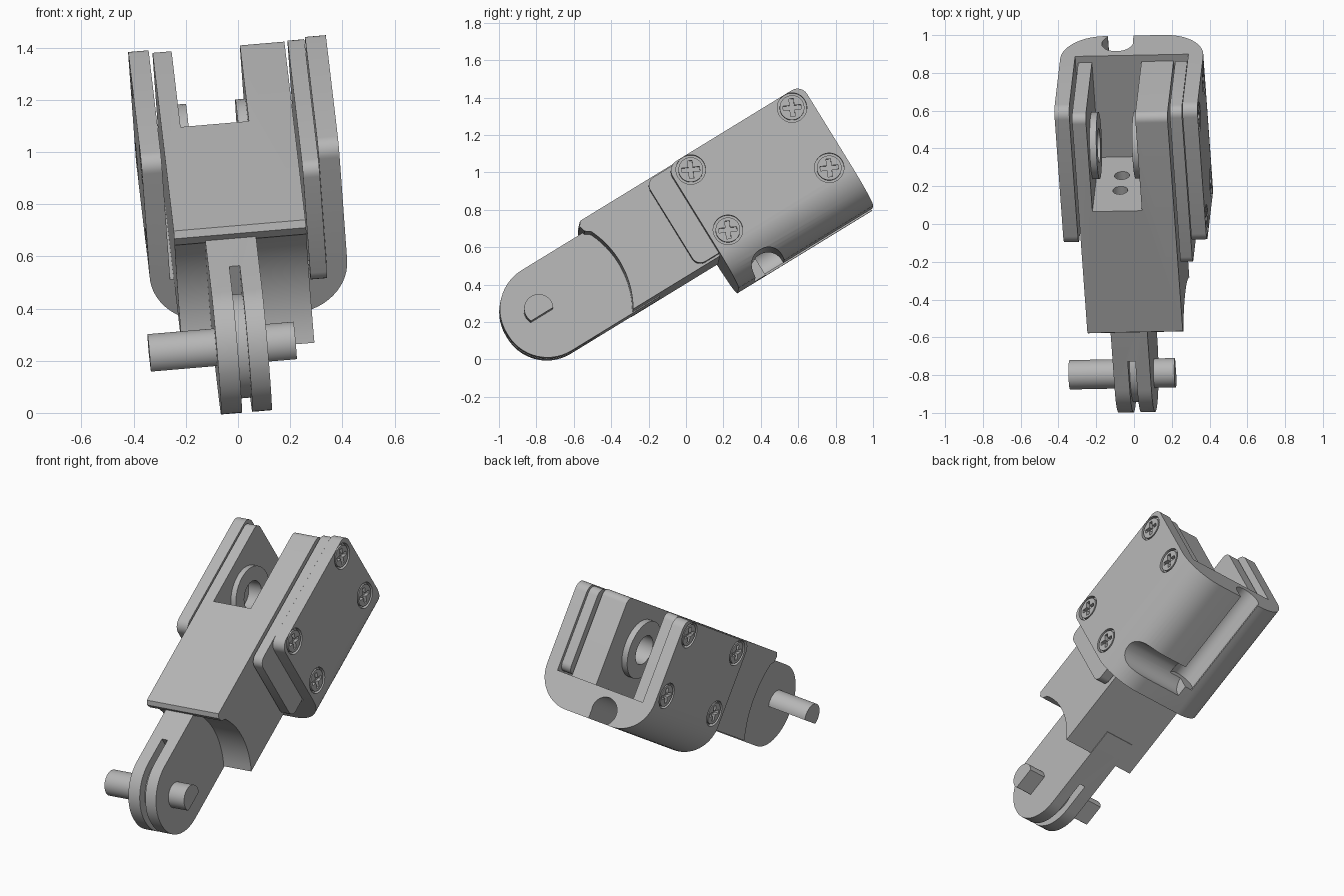
import bpy, bmesh
from math import sin, cos, pi
from mathutils import Vector, Matrix

if "Cube" in bpy.data.objects:
    bpy.data.objects.remove(bpy.data.objects["Cube"])

grey = bpy.data.materials.new("mid grey")
grey.use_nodes = True
grey.diffuse_color = (0.47, 0.47, 0.47, 1)
grey.node_tree.nodes["Principled BSDF"].inputs["Base Color"].default_value = (0.47, 0.47, 0.47, 1)

# Tilted frame of the whole link: across, along, up
across = Vector((0.996, 0.02, 0.085)).normalized()
along = Vector((-0.061, 0.853, 0.522))
along = (along - across * along.dot(across)).normalized()
up = across.cross(along)
TILT = Matrix((across, along, up)).transposed().to_4x4()

ACROSS = lambda p, q, t: (t, p, q)   # profile (along, up) swept across
ALONG = lambda p, q, t: (p, t, q)    # profile (across, up) swept along
UP = lambda p, q, t: (p, q, t)       # profile (across, along) swept up


def circle(p, q, r, n=40):
    return [(p + r * cos(2 * pi * i / n), q + r * sin(2 * pi * i / n)) for i in range(n)]


def rect(p0, p1, q0, q1, radii=(0, 0, 0, 0), n=10):
    """Rectangle with a radius for each corner, from lower left anticlockwise."""
    out = []
    corners = [(p0, q0, 1, 1), (p1, q0, -1, 1), (p1, q1, -1, -1), (p0, q1, 1, -1)]
    for k, ((p, q, sp, sq), r) in enumerate(zip(corners, radii)):
        if not r:
            out.append((p, q))
            continue
        for i in range(n + 1):
            a = pi + k * pi / 2 + i * pi / 2 / n
            out.append((p + sp * r + r * cos(a), q + sq * r + r * sin(a)))
    return out


def prism(name, profile, lo, hi, place=ACROSS):
    bm = bmesh.new()
    ends = [[bm.verts.new(place(p, q, t)) for p, q in profile] for t in (lo, hi)]
    for e in ends:
        bm.faces.new(e)
    for i in range(len(profile)):
        j = (i + 1) % len(profile)
        bm.faces.new((ends[0][i], ends[0][j], ends[1][j], ends[1][i]))
    bmesh.ops.recalc_face_normals(bm, faces=bm.faces)
    mesh = bpy.data.meshes.new(name)
    bm.to_mesh(mesh)
    bm.free()
    mesh.materials.append(grey)
    ob = bpy.data.objects.new(name, mesh)
    ob.matrix_world = TILT
    bpy.context.collection.objects.link(ob)
    return ob


def cut(ob, *prism_args):
    cutter = prism("cutter", *prism_args)
    mod = ob.modifiers.new("cut", "BOOLEAN")
    mod.operation, mod.solver, mod.object = "DIFFERENCE", "EXACT", cutter
    bpy.context.view_layer.objects.active = ob
    bpy.ops.object.modifier_apply(modifier=mod.name)
    bpy.data.objects.remove(cutter)


parts = []

# Body: concave front shoulder, rear fork with a deep slot
shoulder = [(-0.545 + 0.5 * cos(a), 0.62 + 0.5 * sin(a))
            for a in [-0.55 + 0.07 * i for i in range(15)]]
rear = rect(0, 1.23, 0.358, 0.91, (0, 0, 0.045, 0))[1:-1]
body_profile = shoulder + [(-0.12, 0.85), (-0.13, 0.885), (-0.113, 0.91)] + rear[::-1]
body = prism("body", body_profile, -0.198, 0.309)
cut(body, rect(-0.125, 0.138, 0.64, 1.5), 0.2, 1.1, UP)
for height in (0.55, 0.70):
    cut(body, circle(0.01, height, 0.04, 20), 0.58, 0.7, ALONG)
PIVOT = (0.89, 0.65)
cut(body, circle(*PIVOT, 0.09), -0.18, 0.25)
parts.append(body)

# Bearing rings on the inside of both fork cheeks
for name, lo, hi in (("bearing_ring_right", -0.13, -0.09), ("bearing_ring_left", 0.10, 0.143)):
    ring = prism(name, circle(*PIVOT, 0.178), lo, hi)
    cut(ring, circle(*PIVOT, 0.09), -0.3, 0.3)
    parts.append(ring)

# Front tongue with rounded tip and central groove around a spacer disc
tongue = prism("tongue", rect(-0.75, 0.05, 0.353, 0.86, (0.245, 0, 0, 0.245), 14), -0.08, 0.115)
cut(tongue, rect(-1, -0.325, 0.2, 1), 0, 0.04)
parts.append(tongue)
parts.append(prism("spacer_disc", circle(-0.5, 0.606, 0.2), -0.01, 0.05))

# Cross pin with a flat along its underside
pin_profile = [(p, max(q, 0.595)) for p, q in circle(-0.542, 0.63, 0.078)]
parts.append(prism("cross_pin", pin_profile, -0.336, 0.226))

# U-shaped housing with rounded underside
housing = prism("housing", rect(-0.29, 0.47, 0.163, 0.905, (0.22, 0.22, 0, 0), 14), 0.425, 1.27, ALONG)
cut(housing, rect(-0.212, 0.39, 0.362, 1.2), 0.2, 1.5, ALONG)
# rounded upper wall corners
for b, s in ((0.425, 1), (1.27, -1)):
    r = 0.06
    arc = [(b + s * r * (1 - sin(i * pi / 16)), 0.905 - r + r * cos(i * pi / 16)) for i in range(9)]
    cut(housing, arc + [(b - s * 0.05, 0.905 - r), (b - s * 0.05, 0.96), (b + s * r, 0.96)], -0.5, 0.7)
# cable channel: round bore open below and at the rear, reached from a side hole
cut(housing, circle(0.005, 0.235, 0.083), 0.6, 1.5, ALONG)
cut(housing, rect(-0.05, 0.086, 0.1, 0.235), 0.6, 1.5, ALONG)
cut(housing, rect(0.53, 0.71, -0.1, 0.267, (0, 0, 0.085, 0.085)), 0, 0.7)

# Countersunk cross-head screws on both walls
cross = [(0.048, 0.012), (0.012, 0.012), (0.012, 0.048)]
for side, face, s in (("left", 0.47, 1), ("right", -0.29, -1)):
    for b in (0.527, 1.163):
        for c in (0.446, 0.825):
            cut(housing, circle(b, c, 0.079), *sorted((face - s * 0.025, face + s * 0.1)))
            head = prism("screw_" + side, circle(b, c, 0.066), *sorted((face - s * 0.06, face - s * 0.002)))
            star = []
            for k in range(4):
                a = k * pi / 2 - 0.45
                star += [(b + p * cos(a) - q * sin(a), c + p * sin(a) + q * cos(a)) for p, q in cross]
            cut(head, star, *sorted((face - s * 0.03, face + s * 0.1)))
            parts.append(head)
parts.append(housing)

# Side plate reaching forward of the left housing wall
parts.append(prism("side_plate", rect(0.29, 1.255, 0.37, 0.9, (0.05,) * 4, 6), 0.322, 0.386))

# Smooth curves, sharp edges
bpy.ops.object.select_all(action="DESELECT")
for ob in parts:
    ob.select_set(True)
bpy.context.view_layer.objects.active = body
bpy.ops.object.shade_smooth_by_angle(angle=0.5)
